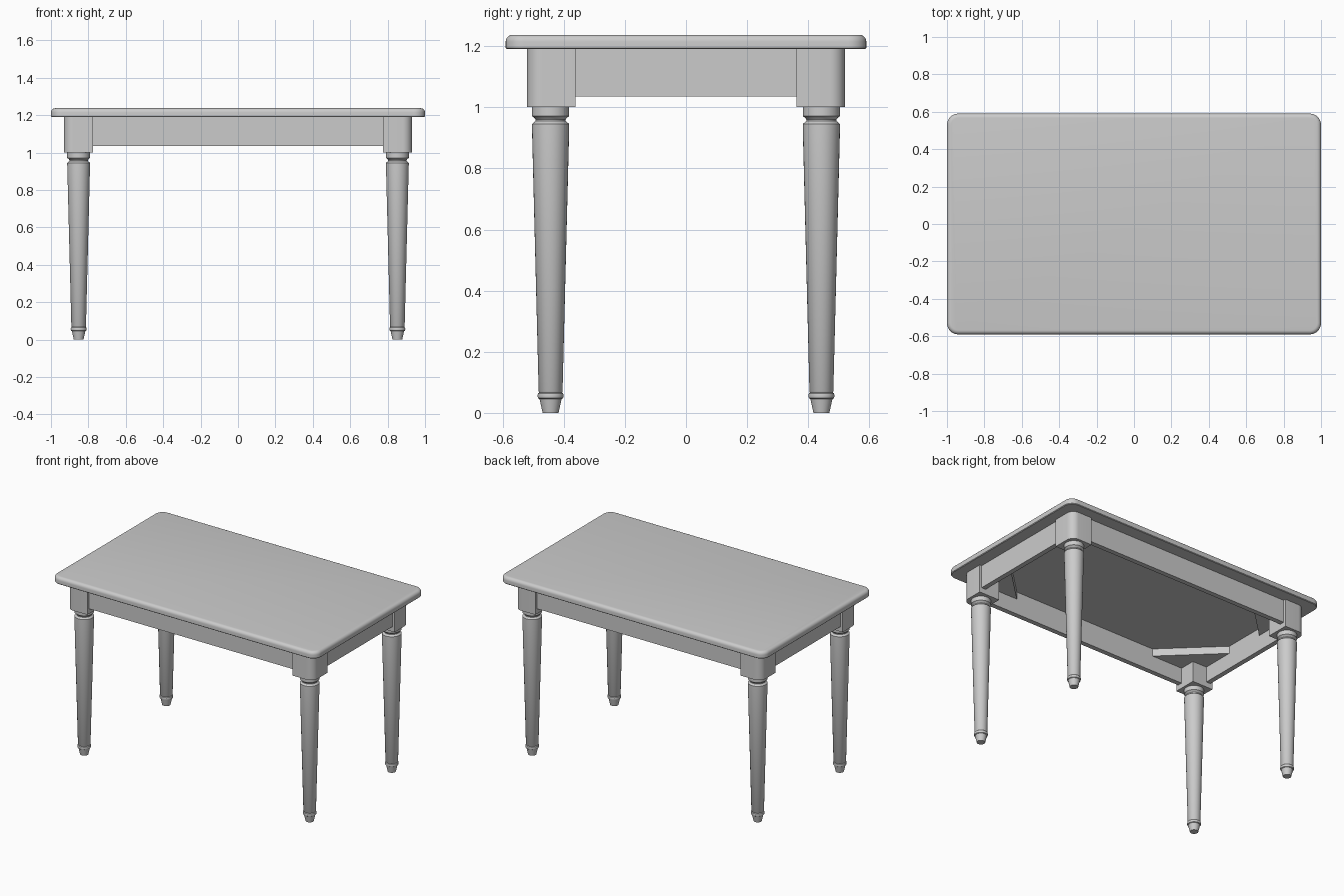
import bpy, bmesh, math

cube = bpy.data.objects.get("Cube")
if cube:
    bpy.data.objects.remove(cube, do_unlink=True)

GREY = (0.6, 0.6, 0.6, 1)
mat = bpy.data.materials.new("painted_grey")
mat.use_nodes = True
mat.diffuse_color = GREY
mat.node_tree.nodes["Principled BSDF"].inputs["Base Color"].default_value = GREY

CORNERS = {"front_left": (1, -1), "front_right": (-1, -1),
           "back_left": (1, 1), "back_right": (-1, 1)}
UNDER = 1.19        # underside of the top
LEG_X, LEG_Y = 0.852, 0.443


def finish(name, bm, smooth=True):
    bmesh.ops.recalc_face_normals(bm, faces=bm.faces)
    mesh = bpy.data.meshes.new(name)
    bm.to_mesh(mesh)
    bm.free()
    mesh.materials.append(mat)
    obj = bpy.data.objects.new(name, mesh)
    bpy.context.collection.objects.link(obj)
    if smooth:
        bpy.ops.object.select_all(action="DESELECT")
        obj.select_set(True)
        bpy.context.view_layer.objects.active = obj
        bpy.ops.object.shade_smooth_by_angle(angle=math.radians(35))
    return obj


def prism(outline, z0, z1):
    """Extrude a flat outline between two heights."""
    bm = bmesh.new()
    face = bm.faces.new([bm.verts.new((x, y, z0)) for x, y in outline])
    grown = bmesh.ops.extrude_face_region(bm, geom=[face], use_keep_orig=True)
    for v in grown["geom"]:
        if isinstance(v, bmesh.types.BMVert):
            v.co.z = z1
    bmesh.ops.recalc_face_normals(bm, faces=bm.faces)
    return bm


def rect(x0, x1, y0, y1):
    return [(x0, y0), (x1, y0), (x1, y1), (x0, y1)]


def round_edges(bm, test, radius, segments):
    edges = [e for e in bm.edges if test(e)]
    bmesh.ops.bevel(bm, geom=edges, offset=radius, segments=segments,
                    profile=0.5, affect="EDGES", clamp_overlap=True)


def is_vertical(e):
    a, b = e.verts
    return abs(a.co.z - b.co.z) > 0.01


# Table top: rounded corners and a softened upper rim
top = prism(rect(-1, 1, -0.59, 0.59), UNDER, 1.237)
round_edges(top, is_vertical, 0.06, 8)
round_edges(top, lambda e: all(v.co.z > 1.23 for v in e.verts), 0.022, 5)
round_edges(top, lambda e: all(v.co.z < UNDER + 0.001 for v in e.verts), 0.004, 1)
finish("table_top", top)

# Aprons between the leg blocks
for side, s in (("front", -1), ("back", 1)):
    finish(side + "_apron", prism(rect(-0.8, 0.8, s * 0.47, s * 0.503), 1.035, UNDER), False)
for side, s in (("right", -1), ("left", 1)):
    finish(side + "_apron", prism(rect(s * 0.882, s * 0.915, -0.4, 0.4), 1.035, UNDER), False)

# Turned leg profile: radius, height
LEG = [(0.026, 0), (0.036, 0.045), (0.041, 0.048), (0.043, 0.056), (0.041, 0.064),
       (0.037, 0.067), (0.039, 0.07), (0.061, 0.935), (0.061, 0.945), (0.055, 0.95),
       (0.049, 0.955), (0.049, 0.96), (0.054, 0.966), (0.061, 0.971), (0.061, 1.001)]


def turned(profile, cx, cy, sides=32):
    bm = bmesh.new()
    rings = []
    for r, z in profile:
        rings.append([bm.verts.new((cx + r * math.cos(math.tau * i / sides),
                                    cy + r * math.sin(math.tau * i / sides), z))
                      for i in range(sides)])
    for low, high in zip(rings, rings[1:]):
        for i in range(sides):
            j = (i + 1) % sides
            bm.faces.new((low[i], low[j], high[j], high[i]))
    bm.faces.new(rings[0][::-1])
    bm.faces.new(rings[-1])
    return bm


for name, (sx, sy) in CORNERS.items():
    finish(name + "_leg", turned(LEG, sx * LEG_X, sy * LEG_Y))

    # Square block with a rounded outer corner
    block = prism(rect(sx * 0.775, sx * 0.93, sy * 0.362, sy * 0.52), 1.0, UNDER)
    round_edges(block, lambda e: is_vertical(e) and all(
        abs(v.co.x) > 0.9 and abs(v.co.y) > 0.5 for v in e.verts), 0.05, 8)
    finish(name + "_leg_block", block)

    # Triangular corner brace under the top
    outline = [(sx * 0.54, sy * 0.472), (sx * 0.884, sy * 0.472), (sx * 0.884, sy * 0.14)]
    finish(name + "_corner_brace", prism(outline, 1.14, UNDER), False)
